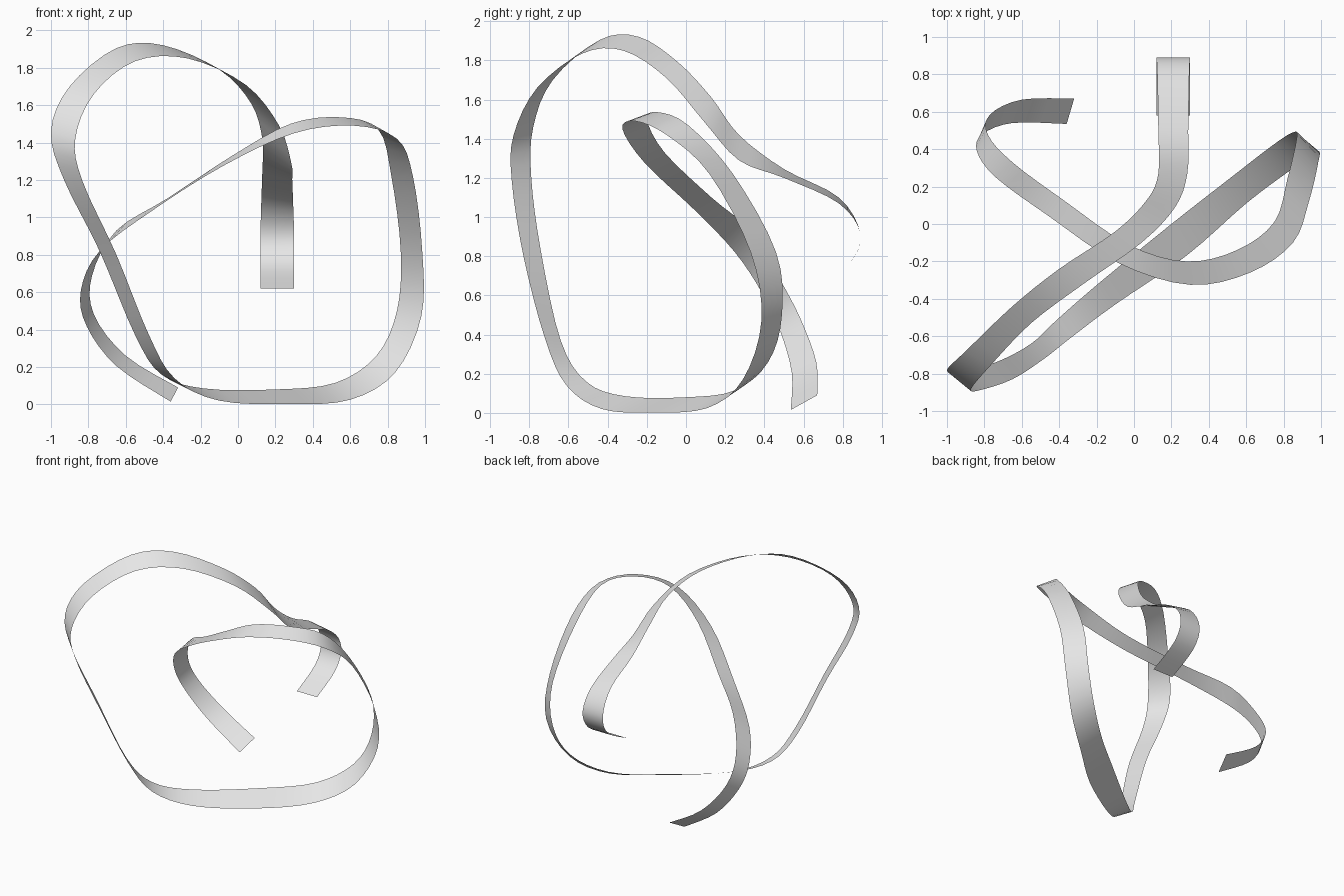
import bpy
import bmesh
from mathutils import Vector

cube = bpy.data.objects.get("Cube")
if cube:
    bpy.data.objects.remove(cube, do_unlink=True)

STEPS = 4  # cross-sections between neighbouring rail points

# One edge of the ribbon, from the rear hook to the low free end
first_rail = [
    # rear hook and its rise
    (.12, .58, .62), (.12, .82, .75), (.12, .89, .91), (.125, .78, 1.1),
    (.13, .5, 1.245), (.13, .27, 1.42), (.07, .13, 1.61),
    # high arch
    (-.1, -.04, 1.79), (-.4, -.24, 1.92), (-.65, -.44, 1.905),
    (-.9, -.68, 1.7), (-1, -.78, 1.46), (-.93, -.79, 1.2),
    # descent and bottom run
    (-.74, -.74, .82), (-.55, -.64, .37), (-.41, -.51, .16),
    (-.18, -.31, .085), (.2, 0, .08), (.52, .25, .115),
    # climb and second arch
    (.74, .42, .26), (.85, .49, .5), (.87, .46, .82), (.82, .24, 1.22),
    (.75, .01, 1.47), (.55, -.14, 1.535), (.28, -.2, 1.5),
    # final descent to the free end
    (-.03, -.11, 1.33), (-.38, .13, 1.1), (-.65, .33, .93),
    (-.78, .475, .69), (-.77, .585, .48), (-.6, .665, .26), (-.32, .67, .09),
]

# The opposite edge, station for station
second_rail = [
    (.3, .58, .62), (.3, .82, .75), (.3, .89, .91), (.295, .78, 1.07),
    (.29, .5, 1.2), (.285, .27, 1.29), (.22, .09, 1.49),
    (.04, -.1, 1.71), (-.27, -.32, 1.85), (-.55, -.53, 1.835),
    (-.77, -.76, 1.66), (-.87, -.88, 1.42), (-.83, -.89, 1.19),
    (-.65, -.83, .8), (-.48, -.72, .38), (-.34, -.61, .14),
    (-.1, -.43, .02), (.28, -.17, .002), (.6, .11, .025),
    (.84, .29, .17), (.98, .385, .47), (.985, .33, .82), (.935, .12, 1.22),
    (.85, -.1, 1.42), (.62, -.26, 1.49), (.3, -.325, 1.45),
    (-.08, -.21, 1.275), (-.46, .045, 1.035), (-.74, .25, .82),
    (-.84, .39, .61), (-.81, .48, .42), (-.65, .54, .205), (-.36, .535, .015),
]


def smooth_rail(points):
    """Run a smooth cubic spline through the points of one rail."""
    points = [Vector(p) for p in points]
    last = len(points) - 1
    result = []
    for i in range(last):
        start, end = points[i], points[i + 1]
        before = points[max(i - 1, 0)]
        after = points[min(i + 2, last)]
        start_slope = (end - before) / 2
        end_slope = (after - start) / 2
        for step in range(STEPS):
            t = step / STEPS
            ease = t * t * (3 - 2 * t)
            result.append(start.lerp(end, ease)
                          + start_slope * (t * (1 - t) ** 2)
                          - end_slope * (t * t * (1 - t)))
    result.append(points[last])
    return result


def make_material(name, colour):
    """Create a plain single-colour material."""
    material = bpy.data.materials.new(name)
    material.use_nodes = True
    material.diffuse_color = colour
    shader = next(n for n in material.node_tree.nodes
                  if n.type == 'BSDF_PRINCIPLED')
    shader.inputs["Base Color"].default_value = colour
    return material


def make_band(name, rail_a, rail_b, material):
    """Bridge two rails with a single-sided, smooth-shaded strip."""
    bm = bmesh.new()
    pairs = [(bm.verts.new(a), bm.verts.new(b))
             for a, b in zip(smooth_rail(rail_a), smooth_rail(rail_b))]
    for (a, b), (next_a, next_b) in zip(pairs, pairs[1:]):
        face = bm.faces.new((a, b, next_b, next_a))
        face.smooth = True
    mesh = bpy.data.meshes.new(name)
    bm.to_mesh(mesh)
    bm.free()
    mesh.materials.append(material)
    band = bpy.data.objects.new(name, mesh)
    bpy.context.collection.objects.link(band)
    return band


# Twisting ribbon
light_grey = make_material("light_grey", (.8, .8, .8, 1))
make_band("ribbon", first_rail, second_rail, light_grey)
